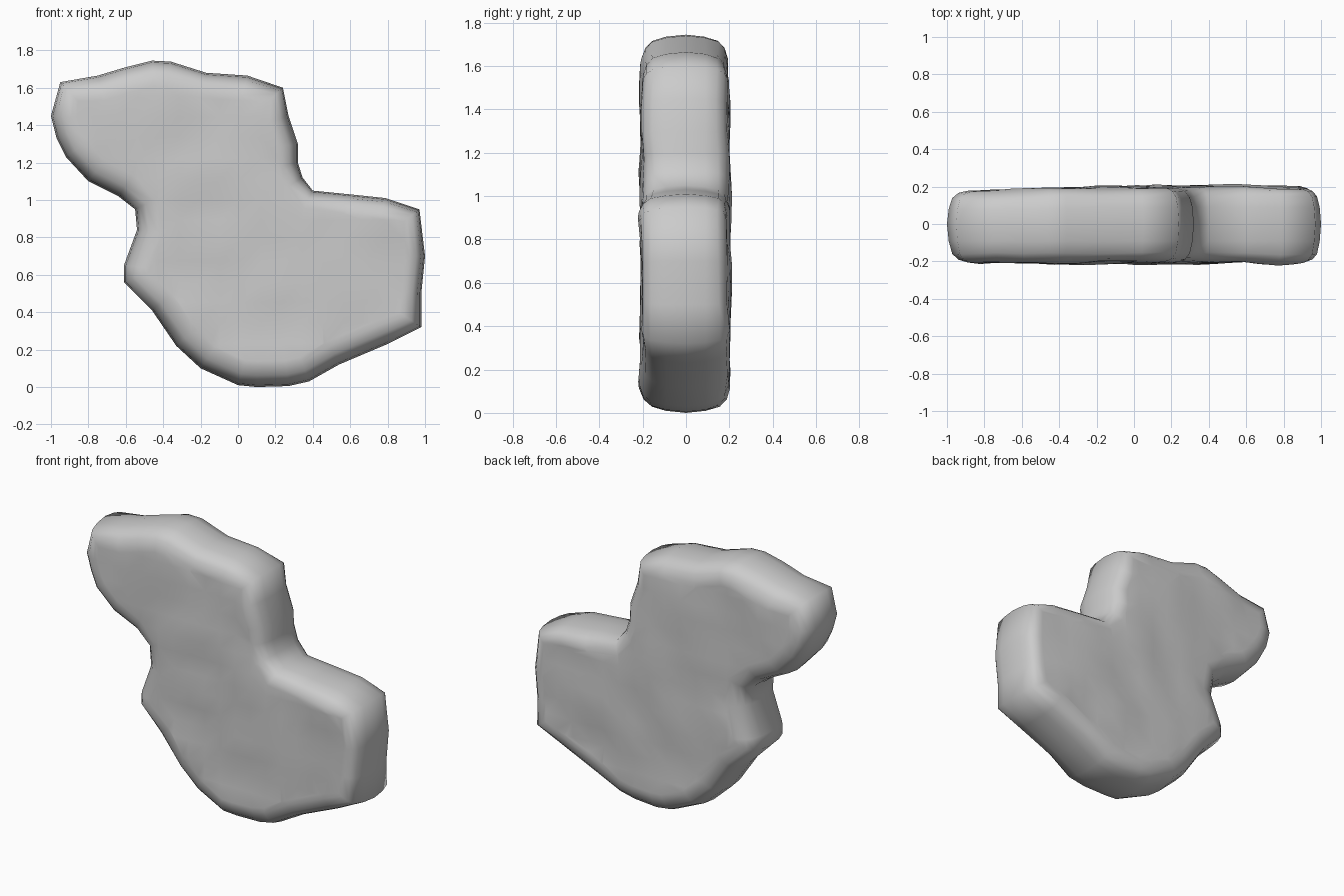
import bpy, bmesh, math
from mathutils import Vector, noise

if "Cube" in bpy.data.objects:
    bpy.data.objects.remove(bpy.data.objects["Cube"])

# Front outline (x, z), clockwise from the bill corner
outline = [Vector(p) for p in [
    (-0.95, 1.63), (-0.75, 1.665), (-0.6, 1.71), (-0.46, 1.745), (-0.36, 1.74), (-0.17, 1.68),
    (0.05, 1.665), (0.24, 1.60), (0.27, 1.45), (0.32, 1.30), (0.32, 1.2),
    (0.345, 1.12), (0.40, 1.05), (0.6, 1.03), (0.79, 1.01), (0.97, 0.95),
    (1.0, 0.7), (0.98, 0.5), (0.98, 0.32), (0.8, 0.23), (0.54, 0.12),
    (0.38, 0.03), (0.27, 0.005), (0.1, 0.0), (0.0, 0.01), (-0.2, 0.1),
    (-0.33, 0.22), (-0.46, 0.41), (-0.61, 0.56), (-0.61, 0.65), (-0.54, 0.84),
    (-0.55, 0.95), (-0.64, 1.02), (-0.8, 1.1), (-0.92, 1.23), (-0.97, 1.33),
    (-1.0, 1.45)]]
n = len(outline)

# Inward direction at each outline point, softened over the neighbours;
# the neck and tail on the right have tighter edges
inward = []
for i, p in enumerate(outline):
    t = (outline[(i + 1) % n] - p).normalized() + (p - outline[i - 1]).normalized()
    t = t.normalized() + 0.3 * (outline[(i + 2) % n] - outline[i - 2]).normalized()
    tight = 0.72 if p.x > 0.2 and p.y > 0.4 else 0.95
    inward.append(Vector((t.y, -t.x)).normalized() * tight)

# Rounded edge section: (depth y, inset from the outline)
half = [(0.09, 0.01), (0.15, 0.03), (0.182, 0.065), (0.197, 0.115), (0.2, 0.145)]
section = [(-y, d) for y, d in reversed(half)] + [(0, 0)] + half

bm = bmesh.new()
rings = []
for y, d in section:
    pts = [p + k * d for p, k in zip(outline, inward)]
    rings.append([bm.verts.new((p.x, y, p.y)) for p in pts])
for a, b in zip(rings, rings[1:]):
    for i in range(n):
        j = (i + 1) % n
        bm.faces.new((a[i], a[j], b[j], b[i]))

# Front and back faces, cut into a grid so they can undulate softly
bm.faces.new(rings[0])
bm.faces.new(rings[-1])
for axis in ((1, 0, 0), (0, 0, 1)):
    for k in range(-8, 18):
        caps = [f for f in bm.faces if abs(f.calc_center_median().y) > 0.1992]
        geom = set(caps) | {e for f in caps for e in f.edges} | {v for f in caps for v in f.verts}
        bmesh.ops.bisect_plane(bm, geom=list(geom), dist=0.004,
                               plane_co=Vector(axis) * (k * 0.11 + 0.013), plane_no=axis)

# Soft lumps, and a slightly thinner bill at the back
for v in bm.verts:
    y = v.co.y
    if abs(y) > 0.12:
        v.co.y += 0.02 * noise.noise(v.co * 4)
    if y > 0:
        v.co.y *= 1 - 0.1 * min(1, max(0, (-0.2 - v.co.x) / 0.4))
    else:
        v.co.y *= 1.03
bmesh.ops.recalc_face_normals(bm, faces=bm.faces)

mesh = bpy.data.meshes.new("duck_slab")
bm.to_mesh(mesh)
bm.free()
mesh.shade_smooth()
body = bpy.data.objects.new("duck_slab", mesh)
bpy.context.collection.objects.link(body)
